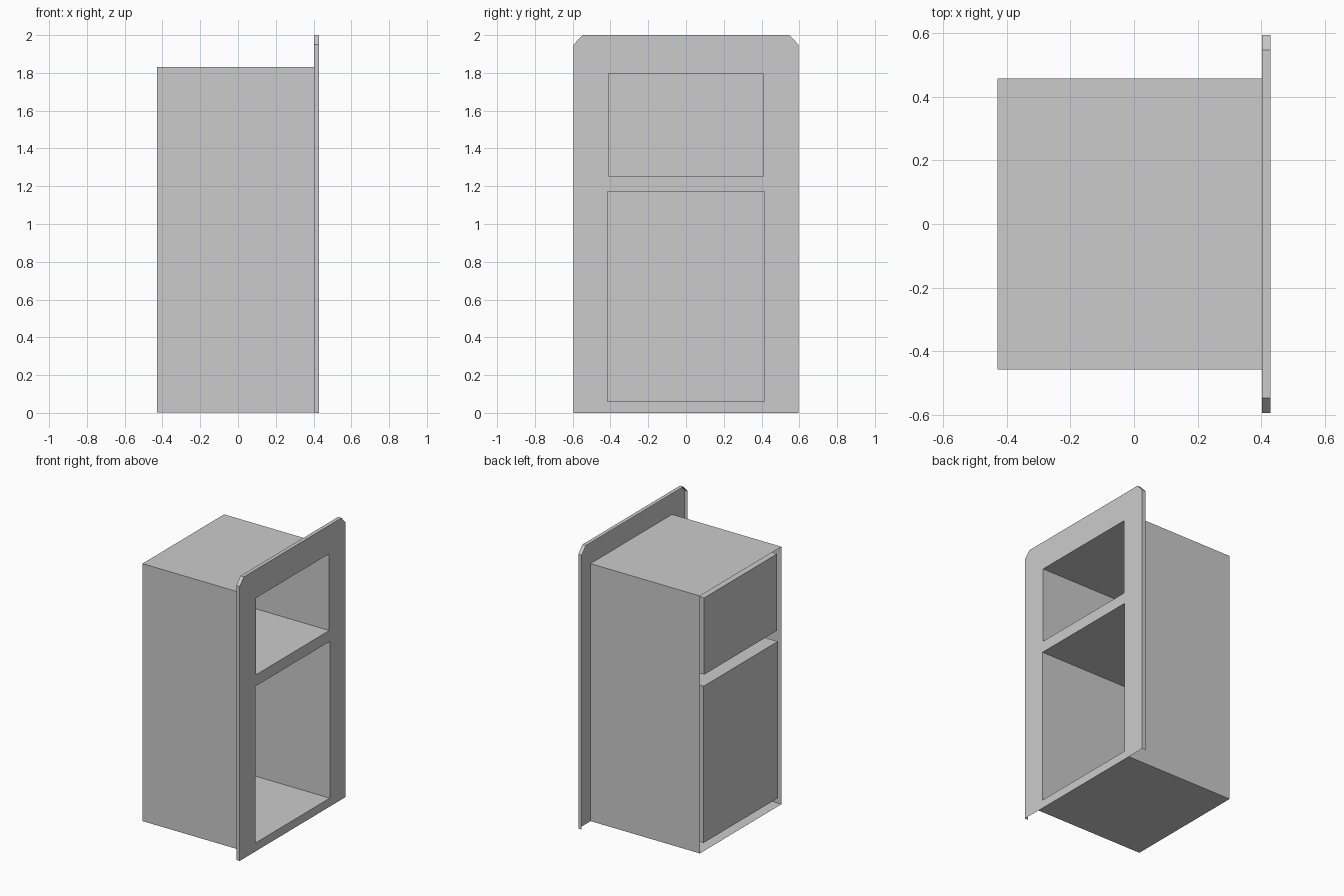
import bpy
import bmesh

if "Cube" in bpy.data.objects:
    bpy.data.objects.remove(bpy.data.objects["Cube"])

BACK, RIM, FRONT = -0.43, 0.403, 0.43
# (half width, bottom, top) of each compartment
UPPER = (0.41, 1.253, 1.798)
LOWER = (0.416, 0.06, 1.173)


def finish(name, bm):
    mesh = bpy.data.meshes.new(name)
    bm.to_mesh(mesh)
    bm.free()
    bpy.context.collection.objects.link(bpy.data.objects.new(name, mesh))


def open_box(name, half_y, z0, z1, open_sides):
    """Thin-walled box without the faces on the given x sides (-1, 1)."""
    bm = bmesh.new()
    bmesh.ops.create_cube(bm, size=1)
    for v in bm.verts:
        v.co.x = FRONT if v.co.x > 0 else BACK
        v.co.y *= 2 * half_y
        v.co.z = z1 if v.co.z > 0 else z0
    bm.normal_update()
    gone = [f for f in bm.faces if round(f.normal.x) in open_sides]
    bmesh.ops.delete(bm, geom=gone, context='FACES')
    finish(name, bm)


def add_loop(bm, points):
    verts = [bm.verts.new((FRONT, y, z)) for y, z in points]
    return [bm.edges.new((a, b)) for a, b in zip(verts, verts[1:] + verts[:1])]


# Outer shell (open sleeve) and the two compartments, open at the front
open_box("outer_shell", 0.458, 0.001, 1.83, (-1, 1))
open_box("upper_compartment", *UPPER, (1,))
open_box("lower_compartment", *LOWER, (1,))

# Front panel: thin sheet with clipped top corners and two window openings
bm = bmesh.new()
outer = add_loop(bm, [(-0.595, 0), (0.595, 0), (0.595, 1.95), (0.548, 2),
                      (-0.548, 2), (-0.595, 1.95)])
edges = list(outer)
for w, z0, z1 in (UPPER, LOWER):
    edges += add_loop(bm, [(-w, z0), (w, z0), (w, z1), (-w, z1)])
bmesh.ops.triangle_fill(bm, edges=edges, use_beauty=True, normal=(1, 0, 0))

# Rim folded back along the sides and top; the bottom stays open
rim = bmesh.ops.extrude_edge_only(bm, edges=outer[1:])
for v in rim["geom"]:
    if isinstance(v, bmesh.types.BMVert):
        v.co.x = RIM
bmesh.ops.recalc_face_normals(bm, faces=bm.faces)
finish("front_panel", bm)
